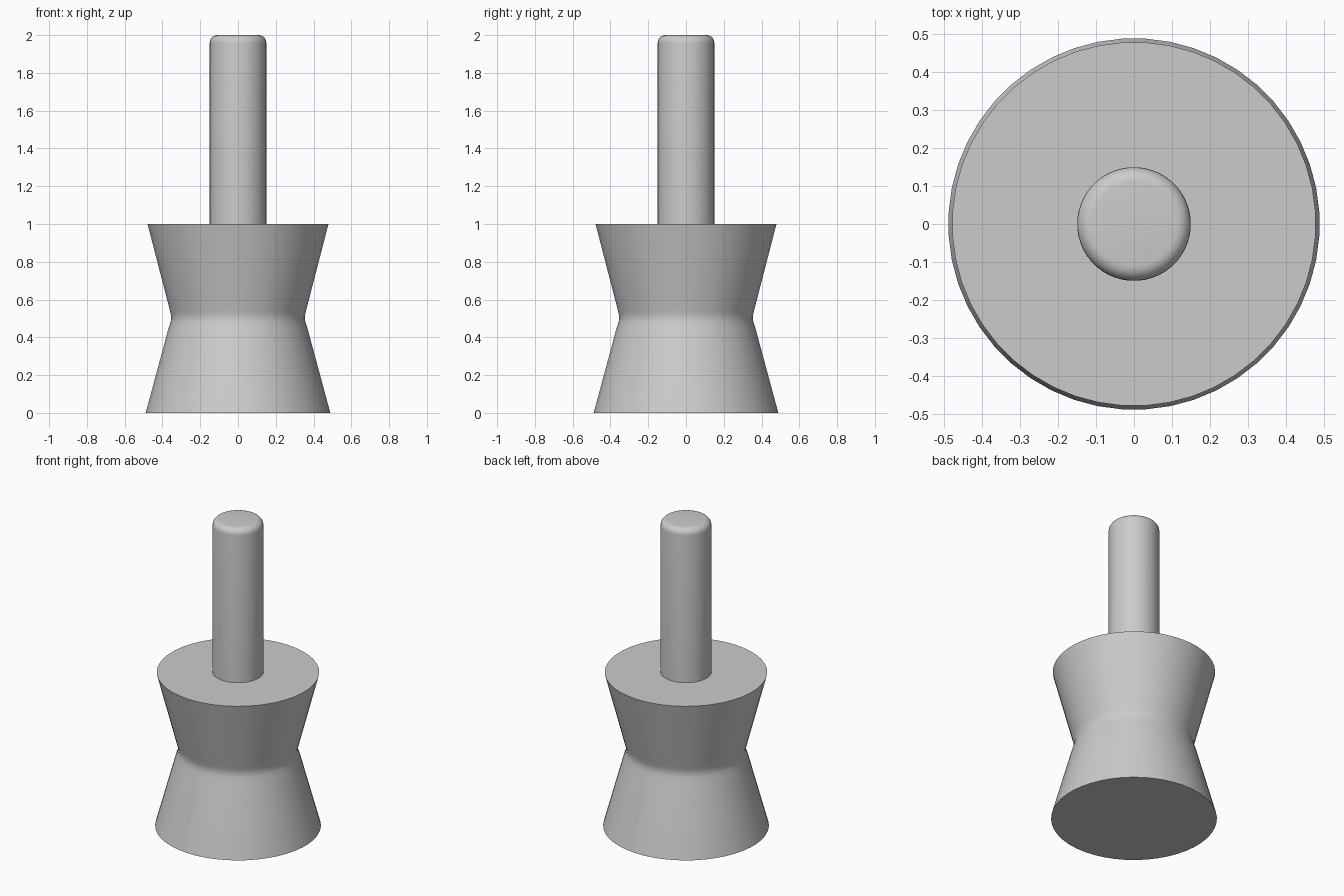
import bpy
import bmesh
from math import cos, sin, pi, radians

cube = bpy.data.objects.get("Cube")
if cube:
    bpy.data.objects.remove(cube, do_unlink=True)

# One plain grey for everything
grey = bpy.data.materials.new("grey")
grey.use_nodes = True
colour = (0.6, 0.6, 0.6, 1)
grey.diffuse_color = colour
grey.node_tree.nodes["Principled BSDF"].inputs["Base Color"].default_value = colour


def lathe(name, profile, sides):
    """Closed solid from (radius, z) rings, bottom to top, with flat caps."""
    bm = bmesh.new()
    rings = []
    for r, z in profile:
        angles = [2 * pi * (i + 0.5) / sides for i in range(sides)]
        rings.append([bm.verts.new((r * cos(a), r * sin(a), z)) for a in angles])
    for low, high in zip(rings, rings[1:]):
        for i in range(sides):
            j = (i + 1) % sides
            bm.faces.new((low[i], low[j], high[j], high[i]))
    bm.faces.new(rings[0][::-1])
    bm.faces.new(rings[-1])
    mesh = bpy.data.meshes.new(name)
    bm.to_mesh(mesh)
    bm.free()
    mesh.materials.append(grey)
    obj = bpy.data.objects.new(name, mesh)
    bpy.context.collection.objects.link(obj)
    bpy.ops.object.select_all(action="DESELECT")
    obj.select_set(True)
    bpy.context.view_layer.objects.active = obj
    bpy.ops.object.shade_smooth_by_angle(angle=radians(35))
    return obj


# Waisted body with a softly rounded neck
lathe("body", [(0.49, 0), (0.368, 0.45), (0.358, 0.48), (0.354, 0.505),
               (0.358, 0.53), (0.366, 0.56), (0.48, 1)], 48)

# Stem with a rounded top rim
radius, rim, steps = 0.15, 0.04, 6
corner = [(radius - rim + rim * cos(pi / 2 * k / steps),
           2 - rim + rim * sin(pi / 2 * k / steps)) for k in range(steps + 1)]
lathe("stem", [(radius, 0.99)] + corner, 48)
